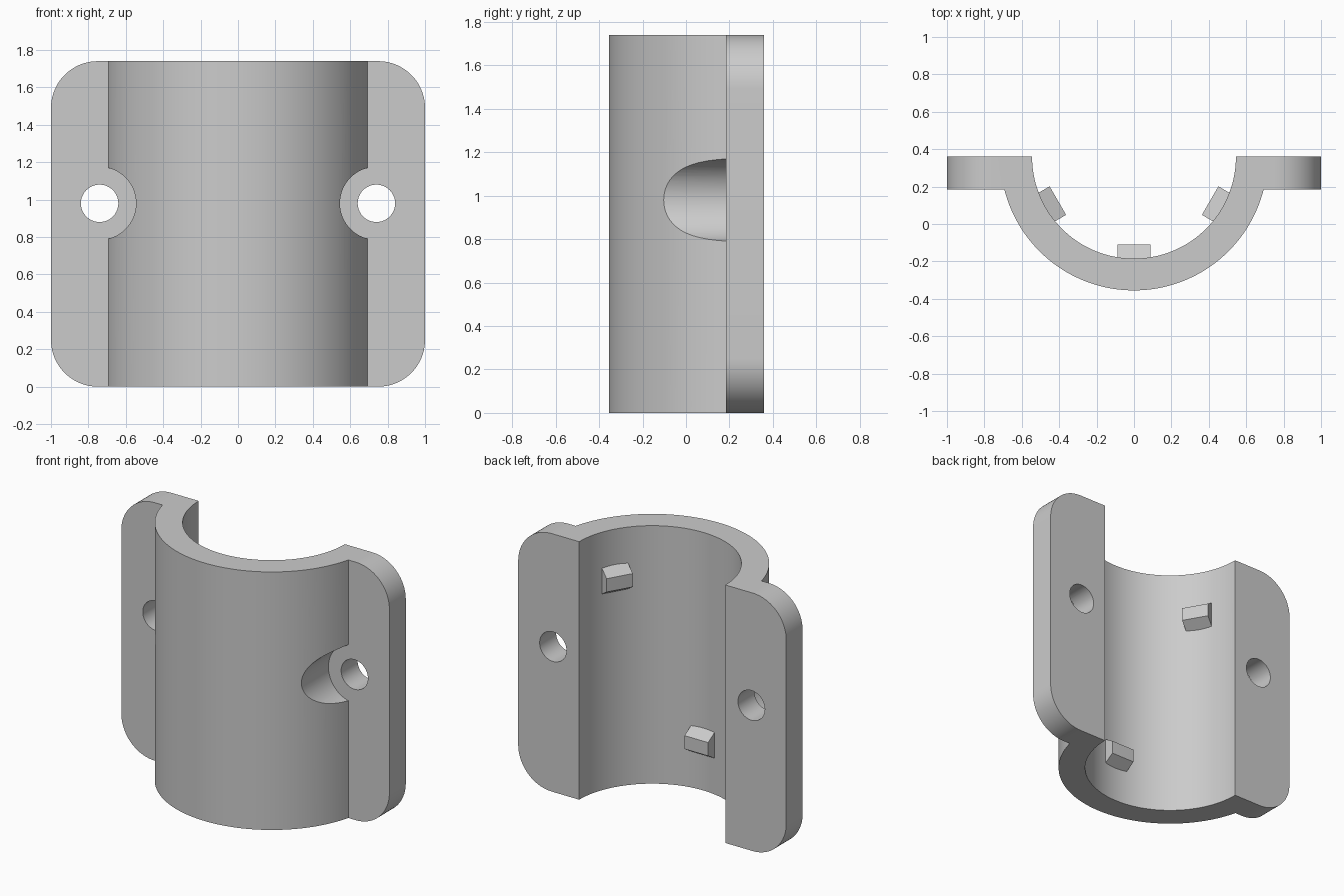
import bpy, bmesh
from math import sin, cos, pi, radians

cube = bpy.data.objects.get("Cube")
if cube:
    bpy.data.objects.remove(cube)

HEIGHT = 1.74
BACK = 0.36           # mating plane, also the bore axis
FLANGE_FRONT = 0.185
BORE_R, OUTER_R = 0.545, 0.715
HOLE_X, HOLE_Z = 0.74, 0.98

grey = bpy.data.materials.new("plain grey")
grey.use_nodes = True
grey.diffuse_color = (0.6, 0.6, 0.6, 1)
grey.node_tree.nodes["Principled BSDF"].inputs["Base Color"].default_value = (0.6, 0.6, 0.6, 1)


def arc(cx, cy, r, start, end, steps):
    angles = [radians(start + (end - start) * i / steps) for i in range(steps + 1)]
    return [(cx + r * cos(a), cy + r * sin(a)) for a in angles]


def prism(name, points, low, high, place):
    """Extrude a 2D outline from low to high; place maps (u, v, w) to xyz."""
    bm = bmesh.new()
    ends = [[bm.verts.new(place(u, v, w)) for u, v in points] for w in (low, high)]
    bm.faces.new(ends[0])
    bm.faces.new(ends[1])
    n = len(points)
    for i in range(n):
        j = (i + 1) % n
        bm.faces.new((ends[0][i], ends[0][j], ends[1][j], ends[1][i]))
    bmesh.ops.recalc_face_normals(bm, faces=bm.faces)
    mesh = bpy.data.meshes.new(name)
    bm.to_mesh(mesh)
    bm.free()
    mesh.materials.append(grey)
    obj = bpy.data.objects.new(name, mesh)
    bpy.context.collection.objects.link(obj)
    return obj


def upright(u, v, w):
    return (u, v, w)


def facing_front(u, v, w):
    return (u, w, v)


def activate(obj):
    bpy.ops.object.select_all(action='DESELECT')
    obj.select_set(True)
    bpy.context.view_layer.objects.active = obj


def combine(body, tool, operation):
    tool.hide_render = True
    activate(body)
    mod = body.modifiers.new(operation.lower(), 'BOOLEAN')
    mod.operation = operation
    mod.solver = 'EXACT'
    mod.object = tool
    bpy.ops.object.modifier_apply(modifier=mod.name)
    bpy.data.objects.remove(tool)


# Rounded mounting plate
r = 0.25
outline = (arc(1 - r, r, r, -90, 0, 20) + arc(1 - r, HEIGHT - r, r, 0, 90, 20)
           + arc(r - 1, HEIGHT - r, r, 90, 180, 20) + arc(r - 1, r, r, 180, 270, 20))
clamp = prism("clamp_body", outline, FLANGE_FRONT, BACK, facing_front)

# Half-round shell: solid half cylinder, then the bore
shell = prism("half_cylinder", arc(0, BACK, OUTER_R, 180, 360, 96), 0, HEIGHT, upright)
combine(clamp, shell, 'UNION')
bore = prism("bore_cutter", arc(0, BACK, BORE_R, 0, 360, 144)[:-1], -0.2, HEIGHT + 0.2, upright)
combine(clamp, bore, 'DIFFERENCE')

# Bolt holes with round clearance pockets in front
for side in (-1, 1):
    for radius, low, high in ((0.195, -0.6, FLANGE_FRONT), (0.1, -0.1, BACK + 0.2)):
        circle = arc(side * HOLE_X, HOLE_Z, radius, 0, 360, 64)[:-1]
        combine(clamp, prism("hole_cutter", circle, low, high, facing_front), 'DIFFERENCE')

activate(clamp)
bpy.ops.object.shade_smooth_by_angle(angle=radians(25))

# Tapered locating lugs on the inner wall
lug_profile = [(0.56, -0.1), (0.47, -0.045), (0.47, 0.045), (0.56, 0.1)]
for name, degrees, z in (("lower_lug", 0, 0.33), ("left_lug", 60, 1.41), ("right_lug", -60, 1.41)):
    a = radians(degrees)

    def on_wall(u, v, w, a=a, z=z):
        return (u * sin(a) + w * cos(a), BACK - u * cos(a) + w * sin(a), z + v)

    prism(name, lug_profile, -0.088, 0.088, on_wall)
